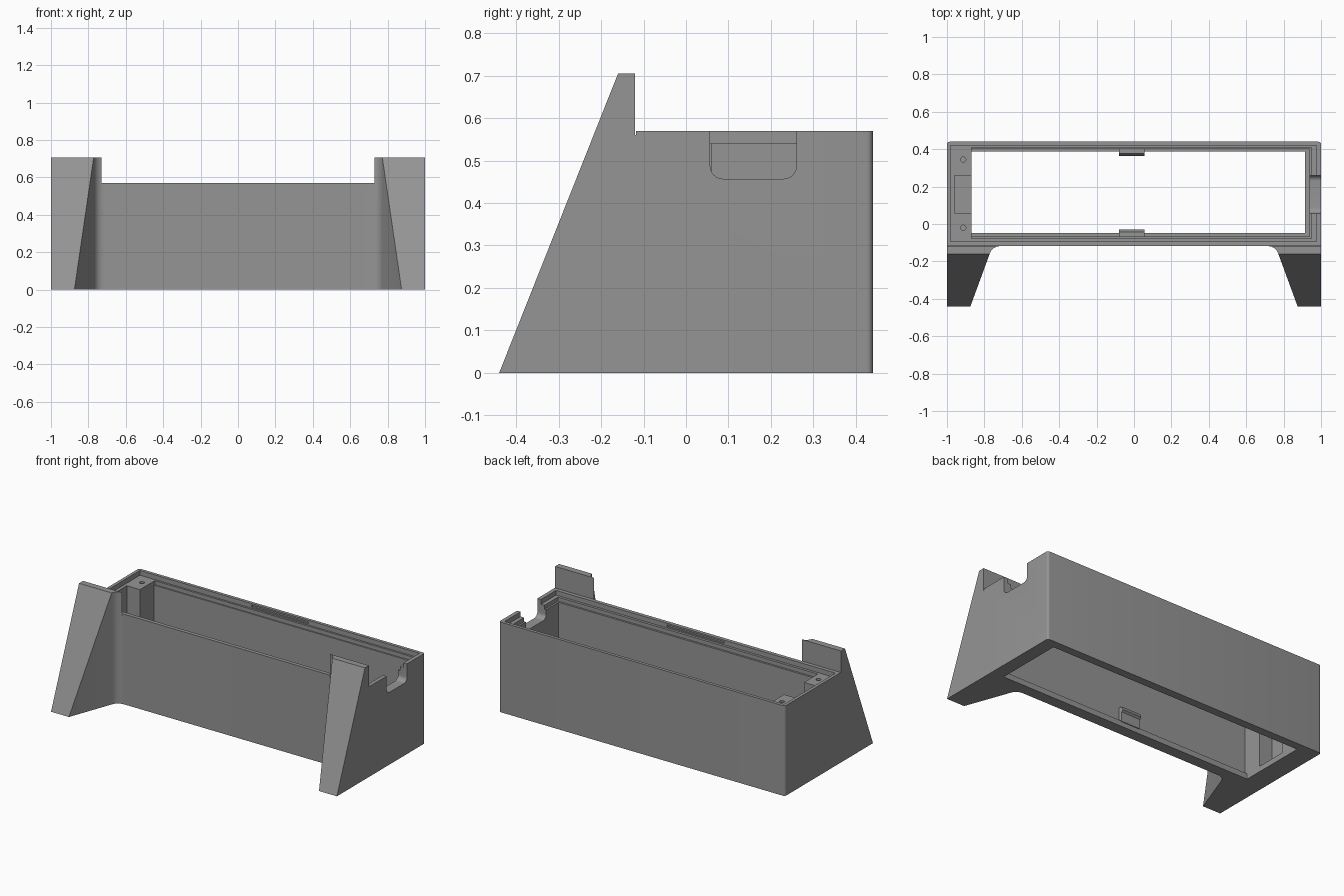
import bpy, bmesh, math
from mathutils import Vector

if "Cube" in bpy.data.objects:
    bpy.data.objects.remove(bpy.data.objects["Cube"])

grey = bpy.data.materials.new("plain grey")
grey.diffuse_color = (0.30, 0.30, 0.30, 1)
grey.use_nodes = True
grey.node_tree.nodes["Principled BSDF"].inputs["Base Color"].default_value = grey.diffuse_color


def prism(name, pts, lo, hi, axis="z"):
    """Extrude a closed profile along an axis (x: pts are y,z / z: pts are x,y)."""
    place = {"z": lambda a, b, h: (a, b, h), "x": lambda a, b, h: (h, a, b)}[axis]
    bm = bmesh.new()
    rings = [[bm.verts.new(place(a, b, h)) for a, b in pts] for h in (lo, hi)]
    bm.faces.new(rings[0])
    bm.faces.new(rings[1])
    n = len(pts)
    for i in range(n):
        j = (i + 1) % n
        bm.faces.new((rings[0][i], rings[0][j], rings[1][j], rings[1][i]))
    bmesh.ops.recalc_face_normals(bm, faces=bm.faces)
    mesh = bpy.data.meshes.new(name)
    bm.to_mesh(mesh)
    bm.free()
    obj = bpy.data.objects.new(name, mesh)
    bpy.context.collection.objects.link(obj)
    mesh.materials.append(grey)
    return obj


def box(name, x0, x1, y0, y1, z0, z1):
    return prism(name, [(x0, y0), (x1, y0), (x1, y1), (x0, y1)], z0, z1)


def combine(obj, other, operation):
    """Apply a boolean and discard the second object."""
    mod = obj.modifiers.new("bool", "BOOLEAN")
    mod.operation, mod.solver, mod.object = operation, "EXACT", other
    bpy.context.view_layer.objects.active = obj
    bpy.ops.object.modifier_apply(modifier=mod.name)
    bpy.data.objects.remove(other, do_unlink=True)


def arc(cx, cy, r, a0, a1, n=8):
    return [(cx + r * math.cos(math.radians(a0 + (a1 - a0) * i / n)),
             cy + r * math.sin(math.radians(a0 + (a1 - a0) * i / n))) for i in range(n + 1)]


FRONT, BACK, TOP, LEDGE, EAR = -0.118, 0.44, 0.57, 0.54, 0.705

# Outer shell with softly rounded rear corners
r = 0.014
body = prism("housing", [(-1, FRONT), (1, FRONT)] + arc(1 - r, BACK - r, r, 0, 90, 5)
             + arc(-1 + r, BACK - r, r, 90, 180, 5), 0, TOP)

# Splayed front legs that rise into ears
for s in (-1, 1):
    p0, p1, p2 = Vector((0.77, -0.155)), Vector((0.755, FRONT)), Vector((0.71, FRONT))
    fillet = [p0 * (1 - t) ** 2 + p1 * 2 * t * (1 - t) + p2 * t * t
              for t in (i / 8 for i in range(9))]
    plan = [(1, -0.46), (0.882, -0.46)] + [tuple(p) for p in fillet] + [(0.71, -0.1), (1, -0.1)]
    leg = prism("leg", [(s * x, y) for x, y in plan], 0, EAR)
    side = [(-0.44, 0), (-0.16, EAR), (-0.12, EAR), (-0.12, 0.56), (-0.105, 0.56), (-0.105, 0)]
    combine(leg, prism("leg_side", side, -1.1, 1.1, "x"), "INTERSECT")
    combine(body, leg, "UNION")

# Stepped interior: lid recess, gasket step, main cavity and floor opening
for x0, x1, y0, y1, z0, z1 in (
        (-0.98, 0.975, -0.094, 0.42, LEDGE, 0.6),
        (-0.868, 0.95, -0.078, 0.408, 0.515, 0.6),
        (-0.868, 0.938, -0.066, 0.4, 0.035, 0.6),
        (-0.868, 0.915, -0.047, 0.388, -0.1, 0.6),
        (-0.96, -0.8, 0.06, 0.26, 0.035, 0.6)):      # pocket between corner bosses
    combine(body, box("cutter", x0, x1, y0, y1, z0, z1), "DIFFERENCE")

# Screw holes in the bosses
for y in (-0.02, 0.345):
    combine(body, prism("hole", arc(-0.913, y, 0.014, 0, 345, 23), 0.4, 0.6), "DIFFERENCE")

# Rounded notch in the right wall
q = 0.03
notch = [(0.057, 0.6)] + arc(0.057 + q, 0.457 + q, q, 180, 270) \
    + arc(0.26 - q, 0.457 + q, q, 270, 360) + [(0.26, 0.6)]
combine(body, prism("notch", notch, 0.9, 1.1, "x"), "DIFFERENCE")

# Long latch grooves in the lid recess
for y0, y1 in ((-0.103, -0.08), (0.41, 0.429)):
    combine(body, box("groove", -0.2, 0.2, y0, y1, 0.548, 0.56), "DIFFERENCE")

bpy.ops.object.select_all(action="DESELECT")
body.select_set(True)
bpy.context.view_layer.objects.active = body
bpy.ops.object.shade_smooth_by_angle(angle=math.radians(25))

# Snap hooks on the long inner walls
for name, wall, d in (("front_hook", -0.068, 1), ("rear_hook", 0.402, -1)):
    hook = [(wall, 0.03), (wall + d * 0.026, 0.03), (wall + d * 0.026, 0.09),
            (wall + d * 0.038, 0.10), (wall + d * 0.026, 0.125), (wall, 0.125)]
    prism(name, hook, -0.08, 0.055, "x")
